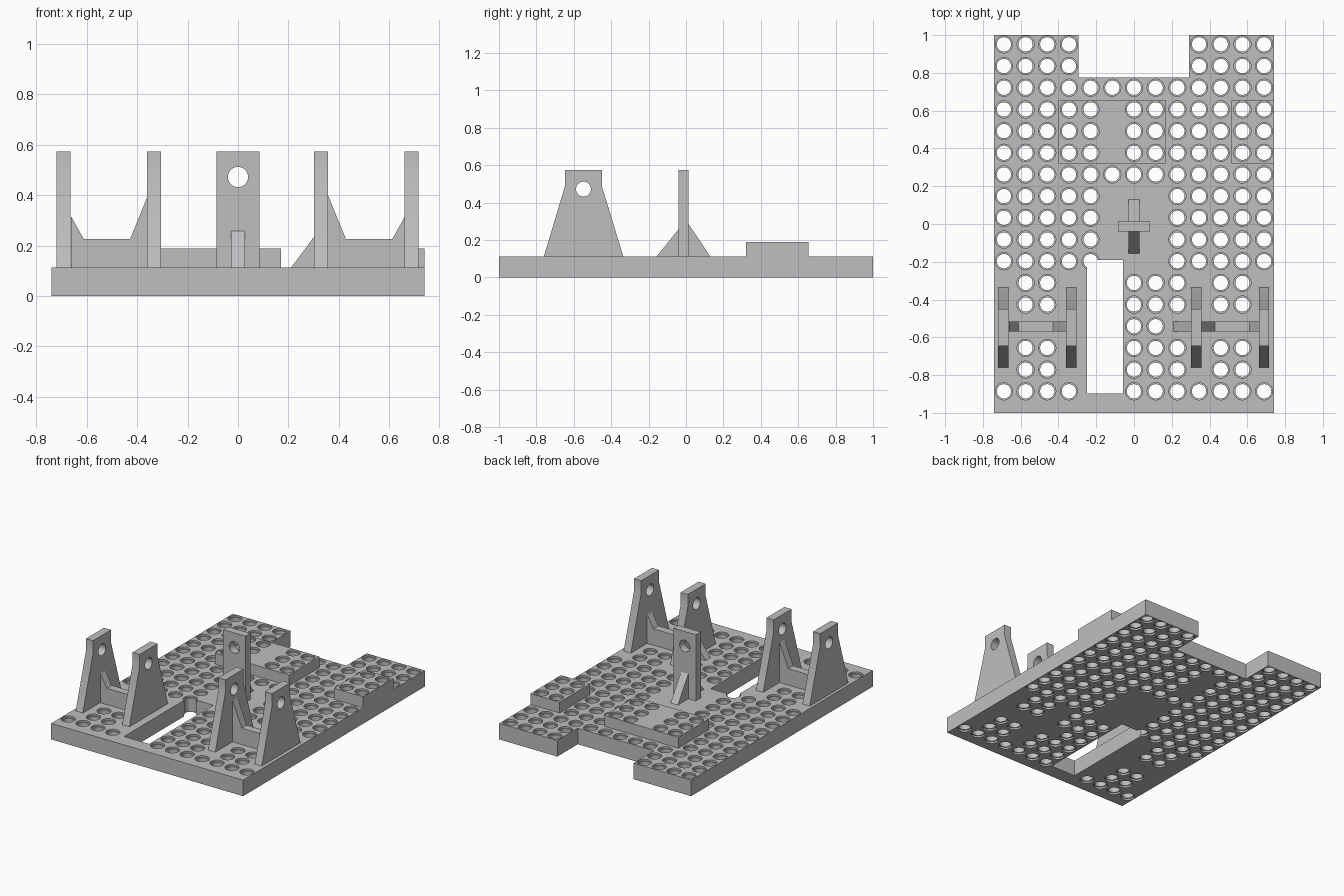
import bpy, bmesh, math
from mathutils import Matrix

cube = bpy.data.objects.get("Cube")
if cube:
    bpy.data.objects.remove(cube, do_unlink=True)

grey = bpy.data.materials.new("light grey plastic")
grey.use_nodes = True
colour = (0.52, 0.52, 0.53, 1)
grey.diffuse_color = colour
grey.node_tree.nodes["Principled BSDF"].inputs["Base Color"].default_value = colour

TOP = 0.112        # deck surface
RAISED = 0.188     # raised pad surface
PITCH = 0.1148     # hole spacing
THICK = 0.055      # bracket wall


def add_object(name, bm):
    bmesh.ops.recalc_face_normals(bm, faces=bm.faces)
    mesh = bpy.data.meshes.new(name)
    bm.to_mesh(mesh)
    bm.free()
    mesh.materials.append(grey)
    obj = bpy.data.objects.new(name, mesh)
    bpy.context.collection.objects.link(obj)
    return obj


def prism(name, outline, axis, start, end):
    """Extrude a 2D outline along x, y or z."""
    place = {"x": lambda a, b, c: (c, a, b),
             "y": lambda a, b, c: (a, c, b),
             "z": lambda a, b, c: (a, b, c)}[axis]
    bm = bmesh.new()
    low = [bm.verts.new(place(a, b, start)) for a, b in outline]
    high = [bm.verts.new(place(a, b, end)) for a, b in outline]
    bm.faces.new(low)
    bm.faces.new(high)
    for i in range(len(low)):
        j = (i + 1) % len(low)
        bm.faces.new((low[i], low[j], high[j], high[i]))
    return add_object(name, bm)


def rect(x0, x1, y0, y1):
    return [(x0, y0), (x1, y0), (x1, y1), (x0, y1)]


def cut(obj, cutter):
    mod = obj.modifiers.new("cut", "BOOLEAN")
    mod.operation = "DIFFERENCE"
    mod.solver = "EXACT"
    mod.object = cutter
    bpy.context.view_layer.update()
    graph = bpy.context.evaluated_depsgraph_get()
    mesh = bpy.data.meshes.new_from_object(obj.evaluated_get(graph))
    obj.modifiers.clear()
    obj.data = mesh


def smooth(obj):
    bpy.ops.object.select_all(action="DESELECT")
    obj.select_set(True)
    bpy.context.view_layer.objects.active = obj
    bpy.ops.object.shade_smooth_by_angle(angle=math.radians(30))


def lathe(bm, x, y, profile, segments=24):
    """Closed turned solid from (radius, height) steps."""
    rings = []
    for r, z in profile:
        rings.append([bm.verts.new((x + r * math.cos(math.tau * i / segments),
                                    y + r * math.sin(math.tau * i / segments), z))
                      for i in range(segments)])
    for a, b in zip(rings, rings[1:]):
        for i in range(segments):
            j = (i + 1) % segments
            bm.faces.new((a[i], a[j], b[j], b[i]))
    bm.faces.new(rings[0][::-1])
    bm.faces.new(rings[-1])


def pin_hole(obj, axis, centre):
    bm = bmesh.new()
    bmesh.ops.create_cone(bm, cap_ends=True, segments=32, radius1=0.04,
                          radius2=0.04, depth=0.2)
    turn = Matrix.Rotation(math.pi / 2, 4, "Y" if axis == "x" else "X")
    bmesh.ops.transform(bm, matrix=Matrix.Translation(centre) @ turn, verts=bm.verts)
    cutter = add_object("pin_cutter", bm)
    cut(obj, cutter)
    bpy.data.objects.remove(cutter, do_unlink=True)
    smooth(obj)


# Base deck with rear notch
deck = prism("base_deck", [(-0.74, -1), (0.74, -1), (0.74, 1), (0.292, 1),
                           (0.292, 0.775), (-0.295, 0.775), (-0.295, 1), (-0.74, 1)],
             "z", 0, TOP)
slot = prism("slot_cutter", rect(-0.25, -0.057, -0.897, -0.19), "z", -0.1, 0.3)
cut(deck, slot)
bpy.data.objects.remove(slot, do_unlink=True)

# Raised pads
pads = [prism("centre_pad", rect(-0.4, 0.17, 0.32, 0.655), "z", TOP, RAISED),
        prism("left_pad", rect(0.515, 0.74, 0.32, 0.655), "z", TOP, RAISED)]

# Hole pattern, from the back row to the front row
wide = "#####...#####"
front = ".##...###.##."
pattern = (["####.....####"] * 2 + ["#" * 13] + ["#####.#######"] * 3 + ["#" * 13]
           + [wide] * 4 + [front] * 2 + ["......##....."] + [front] * 2
           + ["####..#######"])
bm = bmesh.new()
for row, line in enumerate(pattern):
    y = 0.951 - row * PITCH
    for col, mark in enumerate(line):
        if mark != "#":
            continue
        x = (col - 6) * PITCH
        on_pad = 0.32 < y < 0.655 and (-0.4 < x < 0.17 or x > 0.515)
        h = RAISED if on_pad else TOP
        wide_r, bore_r, lip = 0.0455, 0.038, 0.012
        lathe(bm, x, y, [(wide_r, -0.02), (wide_r, lip), (bore_r, lip),
                         (bore_r, h - lip), (wide_r, h - lip), (wide_r, h + 0.02)])
holes = add_object("hole_cutter", bm)
for part in [deck] + pads:
    cut(part, holes)
    smooth(part)
bpy.data.objects.remove(holes, do_unlink=True)

# Four tapered bracket walls
wall = [(-0.76, TOP), (-0.335, TOP), (-0.45, 0.488), (-0.45, 0.573),
        (-0.647, 0.573), (-0.647, 0.488)]
for name, x in (("right_outer", -0.692), ("right_inner", -0.333),
                ("left_inner", 0.329), ("left_outer", 0.688)):
    bracket = prism(name + "_bracket", wall, "x", x - THICK / 2, x + THICK / 2)
    pin_hole(bracket, "x", (x, -0.548, 0.472))

# Braces joining each pair of walls
for name, side in (("right", -1), ("left", 1)):
    prism(name + "_brace", [(side * x, z) for x, z in
                            ((0.357, TOP), (0.357, 0.4), (0.428, 0.226), (0.612, 0.226),
                             (0.662, 0.315), (0.662, TOP))], "y", -0.57, -0.515)
prism("left_inner_gusset", [(0.21, TOP), (0.302, TOP), (0.302, 0.235)],
      "y", -0.57, -0.515)

# Central post with front and rear ribs
post = prism("centre_post", rect(-0.086, 0.086, TOP, 0.573), "y", -0.04, 0.014)
pin_hole(post, "y", (0, -0.013, 0.472))
prism("post_front_rib", [(-0.157, TOP), (-0.04, TOP), (-0.04, 0.257)],
      "x", -0.028, 0.028)
prism("post_rear_rib", [(0.13, TOP), (0.014, TOP), (0.014, 0.285)],
      "x", -0.028, 0.028)
